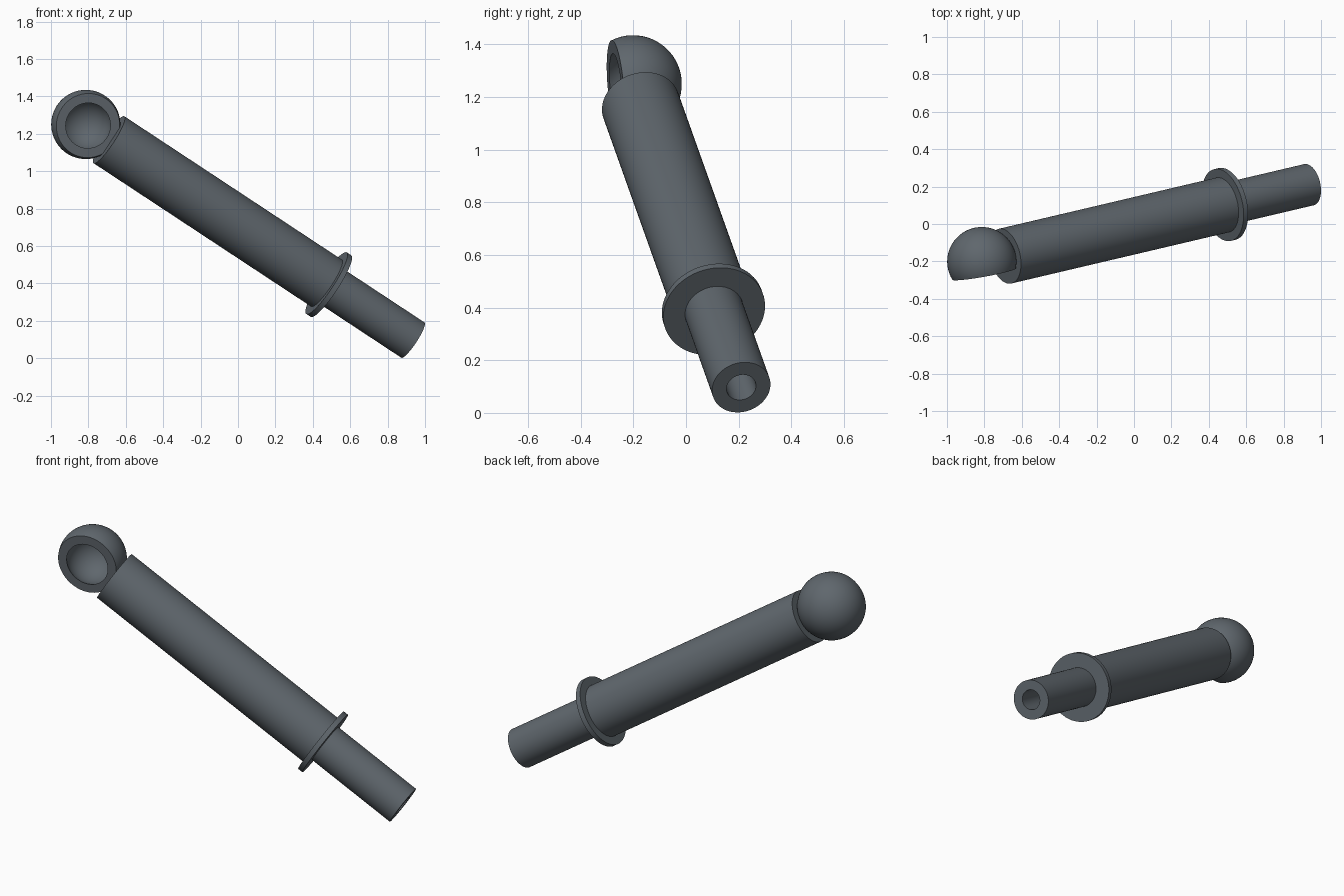
import bpy, bmesh
from math import sin, cos, acos, pi
from mathutils import Vector, Matrix

if "Cube" in bpy.data.objects:
    bpy.data.objects.remove(bpy.data.objects["Cube"])

TOP = Vector((-0.69, -0.172, 1.168))   # upper end of the main tube
END = Vector((0.935, 0.210, 0.097))    # free end of the rod
AXIS = (END - TOP).normalized()
LENGTH = (END - TOP).length

# Dark blue-grey metal
metal = bpy.data.materials.new("dark_metal")
metal.diffuse_color = (0.115, 0.135, 0.153, 1)
metal.use_nodes = True
metal.node_tree.nodes["Principled BSDF"].inputs["Base Color"].default_value = metal.diffuse_color


def lathe(name, profile, origin, axis, segments=64):
    """Spin (radius, height) points around an axis through origin."""
    bm = bmesh.new()
    verts = [bm.verts.new((r, 0, h)) for r, h in profile]
    edges = [bm.edges.new(pair) for pair in zip(verts, verts[1:])]
    bmesh.ops.spin(bm, geom=verts + edges, cent=(0, 0, 0), axis=(0, 0, 1),
                   angle=2 * pi, steps=segments, use_duplicate=False)
    bmesh.ops.remove_doubles(bm, verts=bm.verts, dist=1e-5)
    bmesh.ops.recalc_face_normals(bm, faces=bm.faces)
    turn = Vector((0, 0, 1)).rotation_difference(axis).to_matrix().to_4x4()
    bm.transform(Matrix.Translation(origin) @ turn)
    mesh = bpy.data.meshes.new(name)
    bm.to_mesh(mesh)
    bm.free()
    mesh.materials.append(metal)
    obj = bpy.data.objects.new(name, mesh)
    bpy.context.collection.objects.link(obj)
    bpy.ops.object.select_all(action='DESELECT')
    obj.select_set(True)
    bpy.context.view_layer.objects.active = obj
    bpy.ops.object.shade_smooth_by_angle(angle=0.6)
    return obj


def arc(radius, start, stop, steps=24):
    angles = [start + (stop - start) * i / steps for i in range(steps + 1)]
    return [(radius * sin(a), radius * cos(a)) for a in angles]


# Main tube, closed at both ends
lathe("main_tube", [(0, 0), (0.15, 0), (0.15, 1.43), (0, 1.43)], TOP, AXIS)

# Collar at the lower end of the tube
lathe("collar", [(0, 1.42), (0.197, 1.42), (0.197, 1.449), (0, 1.449)], TOP, AXIS)

# Rod with a blind bore in its free end
lathe("rod", [(0, 1.3), (0.113, 1.3), (0.113, LENGTH), (0.057, LENGTH),
              (0.057, LENGTH - 0.4), (0, LENGTH - 0.4)], TOP, AXIS)

# Cut ball with a spherical socket, opening square to the tube
facing = Vector((0.175, -0.98, -0.083))
facing = (facing - AXIS * facing.dot(AXIS)).normalized()
outer, inner, cut = 0.185, 0.139, 0.068
shell = arc(outer, pi, acos(cut / outer)) + arc(inner, acos(cut / inner), pi)
lathe("ball_socket", shell, TOP - AXIS * 0.151, facing)
